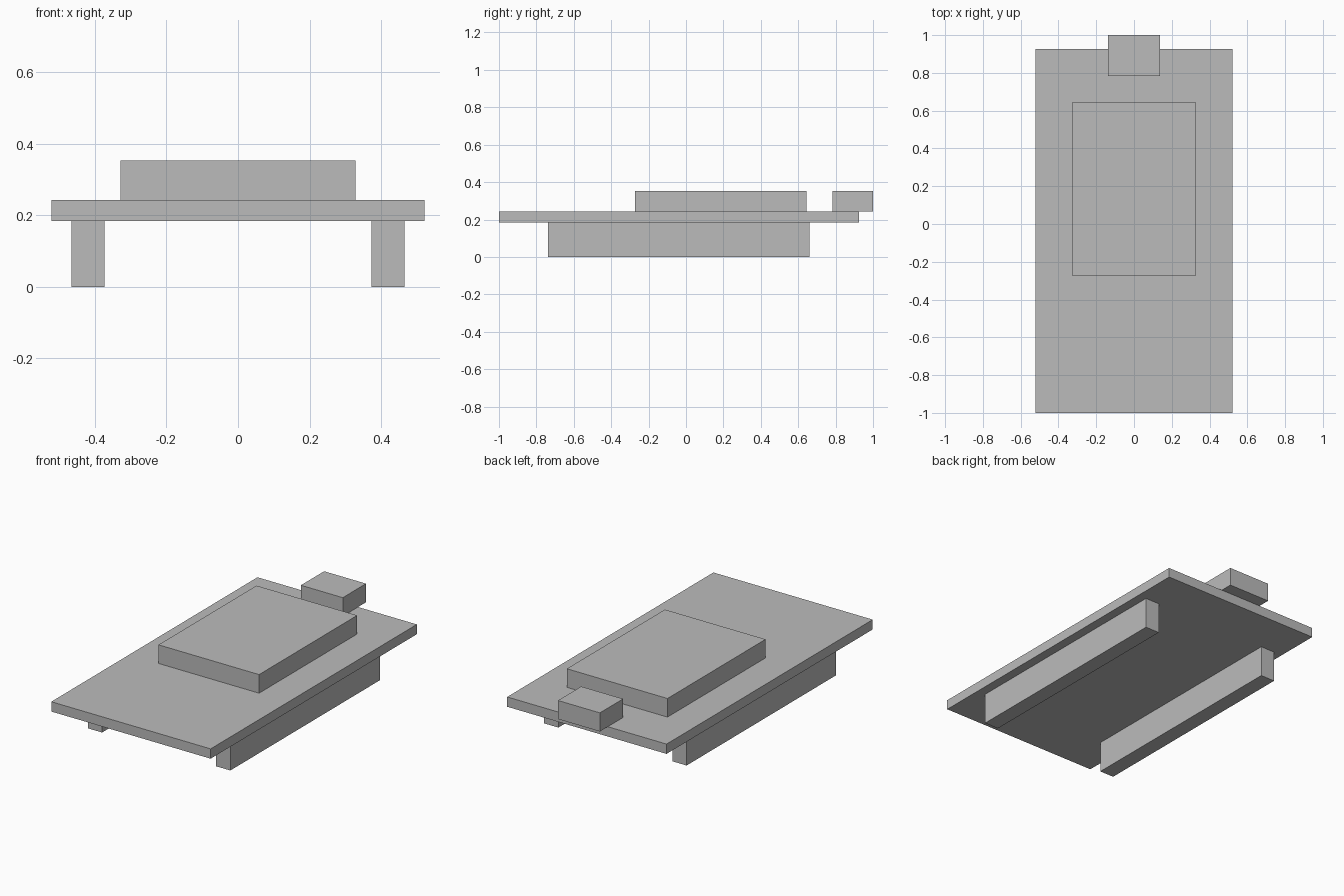
import bpy
import bmesh
from mathutils import Vector

cube = bpy.data.objects.get("Cube")
if cube:
    bpy.data.objects.remove(cube, do_unlink=True)

# One plain grey for everything
grey = bpy.data.materials.new("plain_grey")
grey.use_nodes = True
colour = (0.5, 0.5, 0.5, 1)
grey.diffuse_color = colour
grey.node_tree.nodes["Principled BSDF"].inputs["Base Color"].default_value = colour


def box(name, x, y, z):
    """Box spanning the (low, high) ranges on each axis."""
    low, high = (Vector(corner) for corner in zip(x, y, z))
    bm = bmesh.new()
    bmesh.ops.create_cube(bm, size=1)
    bmesh.ops.scale(bm, vec=high - low, verts=bm.verts)
    mesh = bpy.data.meshes.new(name)
    bm.to_mesh(mesh)
    bm.free()
    mesh.materials.append(grey)
    obj = bpy.data.objects.new(name, mesh)
    obj.location = (low + high) / 2
    bpy.context.collection.objects.link(obj)
    return obj


BOARD_BOTTOM, BOARD_TOP, PART_TOP = 0.185, 0.243, 0.353

# Flat board with a raised block and a connector overhanging the back edge
box("board", (-0.521, 0.521), (-1, 0.926), (BOARD_BOTTOM, BOARD_TOP))
box("raised_block", (-0.329, 0.329), (-0.273, 0.643), (BOARD_TOP, PART_TOP))
box("back_connector", (-0.137, 0.137), (0.783, 1), (BOARD_TOP, PART_TOP))

# Pair of long rails underneath
for side, sign in (("left", 1), ("right", -1)):
    x = sorted((sign * 0.373, sign * 0.466))
    box(side + "_rail", x, (-0.737, 0.66), (0, BOARD_BOTTOM))
